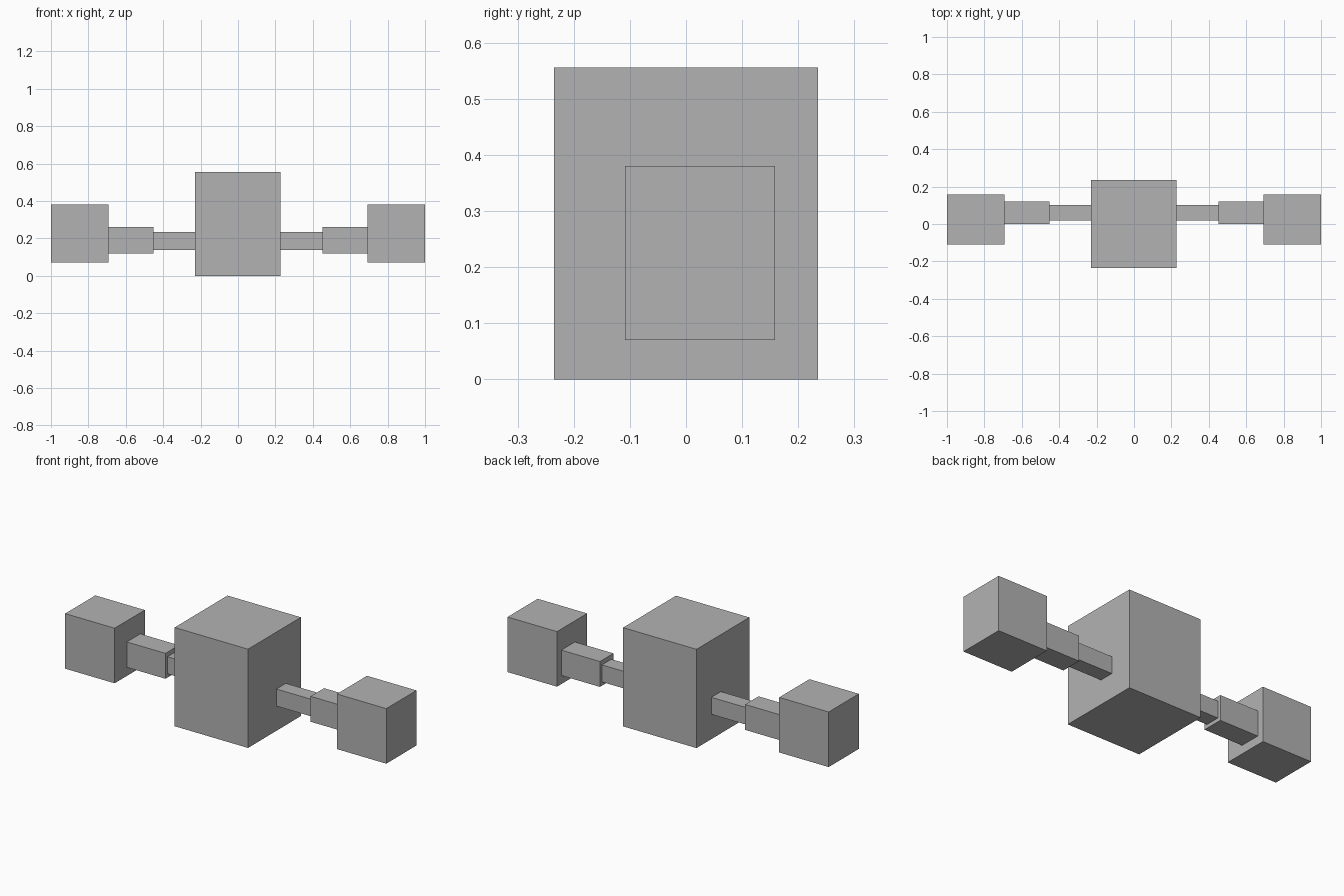
import bpy
from mathutils import Vector

if "Cube" in bpy.data.objects:
    bpy.data.objects.remove(bpy.data.objects["Cube"])

grey = bpy.data.materials.new("plain grey")
grey.diffuse_color = (0.45, 0.45, 0.45, 1)
grey.use_nodes = True
grey.node_tree.nodes["Principled BSDF"].inputs["Base Color"].default_value = grey.diffuse_color


def box(name, low, high):
    """Add a box spanning two opposite corners."""
    low, high = Vector(low), Vector(high)
    bpy.ops.mesh.primitive_cube_add(size=1, location=(low + high) / 2)
    obj = bpy.context.object
    obj.name = name
    obj.scale = high - low
    bpy.ops.object.transform_apply(location=False, rotation=False, scale=True)
    obj.data.materials.append(grey)


# Central block
box("body", (-0.23, -0.235, 0), (0.227, 0.235, 0.556))

# Stepped arms: inner x, outer x, y range, z range
segments = {
    "inner_arm": (0.227, 0.452, 0.018, 0.102, 0.139, 0.235),
    "outer_arm": (0.452, 0.692, 0.0, 0.12, 0.118, 0.261),
    "end_block": (0.692, 1.0, -0.109, 0.159, 0.07, 0.38),
}
for side, sign in (("right", 1), ("left", -1)):
    for part, (x0, x1, y0, y1, z0, z1) in segments.items():
        xa, xb = sorted((sign * x0, sign * x1))
        box(f"{side}_{part}", (xa, y0, z0), (xb, y1, z1))
